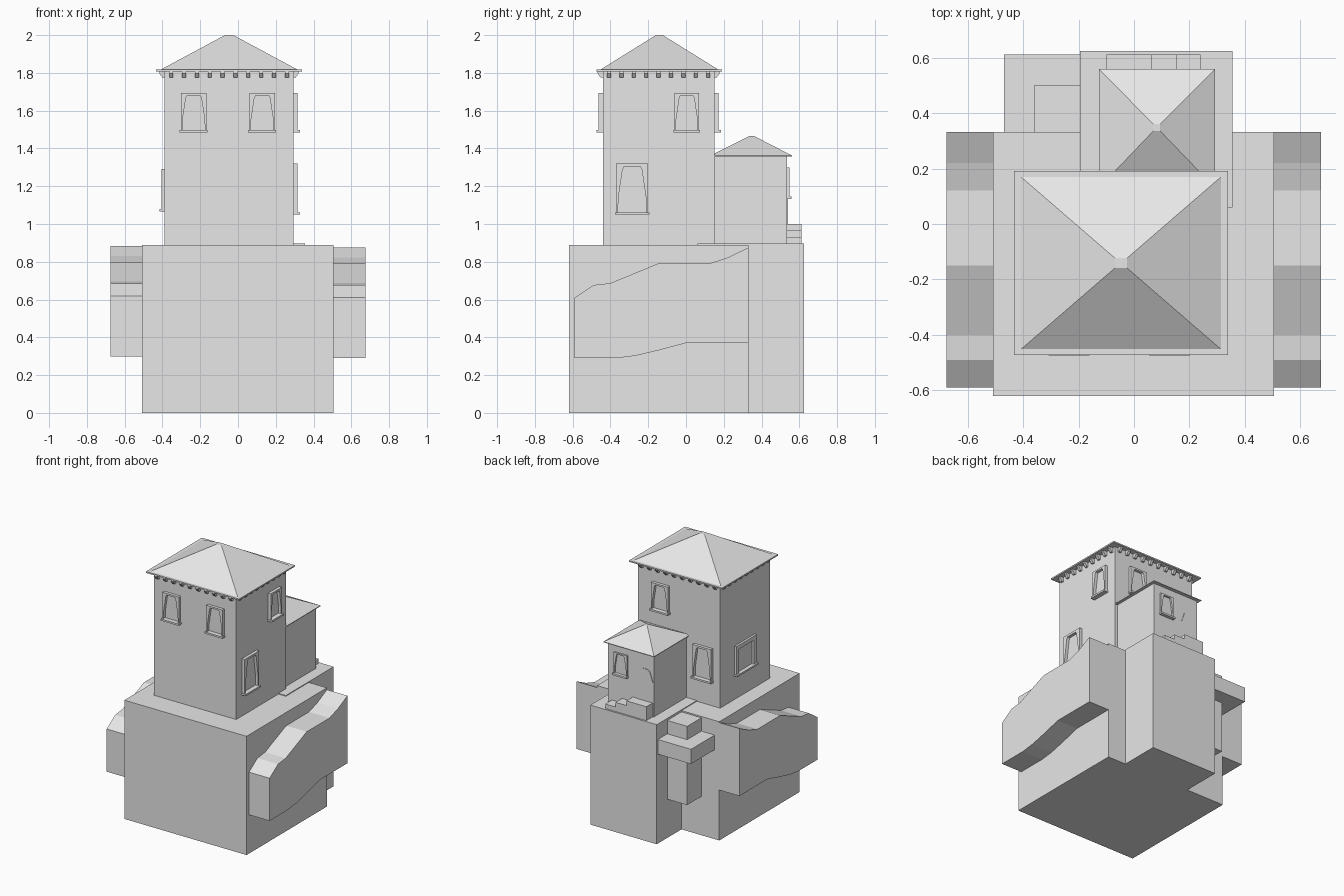
import bpy, bmesh
from math import radians
from mathutils import Matrix

cube = bpy.data.objects.get("Cube")
if cube:
    bpy.data.objects.remove(cube, do_unlink=True)

stone = bpy.data.materials.new("pale_grey")
stone.use_nodes = True
stone.diffuse_color = (0.8, 0.8, 0.8, 1)
stone.node_tree.nodes["Principled BSDF"].inputs["Base Color"].default_value = (0.8, 0.8, 0.8, 1)


def finish(name, bm, matrix=None):
    bmesh.ops.recalc_face_normals(bm, faces=bm.faces)
    if matrix is not None:
        bm.transform(matrix)
    mesh = bpy.data.meshes.new(name)
    bm.to_mesh(mesh)
    bm.free()
    mesh.materials.append(stone)
    obj = bpy.data.objects.new(name, mesh)
    bpy.context.collection.objects.link(obj)
    return obj


def add_box(bm, x, y, z, top=None):
    """Box from (min, max) pairs; top = (x pair, y pair) tapers the upper face."""
    tx, ty = top or (x, y)
    rings = []
    for (a, b), (c, d), h in ((x, y, z[0]), (tx, ty, z[1])):
        rings.append([bm.verts.new(p) for p in ((a, c, h), (b, c, h), (b, d, h), (a, d, h))])
    low, high = rings
    bm.faces.new(low[::-1])
    bm.faces.new(high)
    for i in range(4):
        j = (i + 1) % 4
        bm.faces.new((low[i], low[j], high[j], high[i]))


def box(name, x, y, z, top=None, matrix=None):
    bm = bmesh.new()
    add_box(bm, x, y, z, top)
    return finish(name, bm, matrix)


def add_prism(bm, points, offset):
    """Extrude a flat outline by an offset vector."""
    face = bm.faces.new([bm.verts.new(p) for p in points])
    new = bmesh.ops.extrude_face_region(bm, geom=[face], use_keep_orig=True)["geom"]
    bmesh.ops.translate(bm, vec=offset, verts=[v for v in new if isinstance(v, bmesh.types.BMVert)])


def wall_matrix(side, along, wall):
    """Place things made for a wall facing -y onto any wall."""
    angle, pos = {
        "front": (0, (along, wall, 0)),
        "left": (90, (wall, along, 0)),
        "back": (180, (along, wall, 0)),
        "right": (-90, (wall, along, 0)),
    }[side]
    return Matrix.Translation(pos) @ Matrix.Rotation(radians(angle), 4, "Z")


# Opening outlines as (share of half width, share of height)
TAPERED = [(0.88, 0), (0.86, 0.32), (0.6, 0.88), (0.5, 0.94)]
SQUARE = [(0.72, 0), (0.72, 0.86)]


def window(name, side, along, wall, width, z0, z1, shape=TAPERED, depth=0.022):
    h, w = z1 - z0, width / 2
    matrix = wall_matrix(side, along, wall)
    inner = [(w * u, z0 + h * v) for u, v in shape]
    outline = [(-w, z0), (-w, z1), (w, z1), (w, z0)] + inner + [(-u, v) for u, v in inner[::-1]]
    bm = bmesh.new()
    add_prism(bm, [(u, 0, v) for u, v in outline], (0, -depth, 0))
    finish(name + "_frame", bm, matrix)
    box(name + "_sill", (-w - 0.006, w + 0.006), (-depth - 0.012, 0), (z0 - 0.003, z0 + 0.01), matrix=matrix)


# Rock base
box("rock_base", (-0.508, 0.505), (-0.62, 0.332), (0, 0.89))
box("rear_base", (-0.195, 0.355), (0.06, 0.625), (0, 0.896))

# Side ledges
ledge = [(-0.59, 0.29), (-0.59, 0.61), (-0.49, 0.677), (-0.4, 0.687), (-0.15, 0.79),
         (0.12, 0.79), (0.22, 0.822), (0.332, 0.876), (0.332, 0.37), (0, 0.37),
         (-0.15, 0.33), (-0.27, 0.302), (-0.37, 0.29)]
for name, x, lift, length in (("left_ledge", 0.505, 0, 0.17), ("right_ledge", -0.508, 0.008, -0.168)):
    bm = bmesh.new()
    add_prism(bm, [(x, y, z + lift) for y, z in ledge], (length, 0, 0))
    finish(name, bm)

# Stacked blocks in the rear corner
box("corner_column", (-0.36, -0.195), (0.332, 0.5), (0.29, 0.67))
box("corner_slab", (-0.47, -0.195), (0.332, 0.612), (0.67, 0.78))
box("corner_cap", (-0.36, -0.195), (0.332, 0.5), (0.78, 0.88))

# Tower and its roof
X, Y = (-0.388, 0.293), (-0.44, 0.15)
box("tower_walls", X, Y, (0.89, 1.81))
box("tower_eaves", (-0.433, 0.339), (-0.473, 0.191), (1.808, 1.818))
box("tower_roof", (-0.408, 0.314), (-0.452, 0.17), (1.818, 2.0),
    ((-0.069, -0.025), (-0.159, -0.123)))

# Brackets under the eaves
bracket = [(0, 1.808), (-0.028, 1.808), (-0.028, 1.797), (-0.012, 1.775), (0, 1.775)]
bm = bmesh.new()
rows = [("front", Y[0], X), ("back", Y[1], X), ("left", X[1], Y), ("right", X[0], Y)]
for side, wall, (a, b) in rows:
    count = round((b - a) / 0.066)
    for i in range(count):
        part = bmesh.new()
        add_prism(part, [(-0.01, d, z) for d, z in bracket], (0.02, 0, 0))
        part.transform(wall_matrix(side, a + (i + 0.5) * (b - a) / count, wall))
        temp = bpy.data.meshes.new("bracket")
        part.to_mesh(temp)
        part.free()
        bm.from_mesh(temp)
        bpy.data.meshes.remove(temp)
finish("eave_brackets", bm)

# Tower windows
for name, along in (("front_right_window", -0.235), ("front_left_window", 0.128)):
    window(name, "front", along, Y[0], 0.136, 1.487, 1.693)
window("left_upper_window", "left", 0.004, X[1], 0.13, 1.487, 1.693)
window("left_lower_window", "left", -0.285, X[1], 0.17, 1.052, 1.32)
window("back_upper_window", "back", 0.1, Y[1], 0.14, 1.487, 1.693)
window("back_lower_window", "back", -0.25, Y[1], 0.155, 1.07, 1.32)
window("right_window", "right", -0.14, X[0], 0.24, 1.07, 1.29, SQUARE, 0.016)

# Rear annex, roof, window, door and steps
box("annex_walls", (-0.108, 0.272), (0.14, 0.535), (0.89, 1.36))
box("annex_eaves", (-0.127, 0.293), (0.13, 0.56), (1.358, 1.363))
box("annex_roof", (-0.127, 0.293), (0.13, 0.56), (1.363, 1.466),
    ((0.07, 0.094), (0.336, 0.36)))
window("annex_window", "back", 0.163, 0.535, 0.11, 1.135, 1.3, depth=0.012)

door = [(-0.066, 1.0), (-0.066, 1.15), (-0.04, 1.225), (-0.02, 1.24)]
bm = bmesh.new()
add_prism(bm, [(u, 0, z) for u, z in door + [(-u, z) for u, z in door[::-1]]], (0, -0.004, 0))
finish("annex_door", bm, wall_matrix("back", -0.037, 0.535))

for i, (a, b) in enumerate(((0.155, 0.24), (0.065, 0.155), (-0.1, 0.065))):
    box(f"door_step_{i + 1}", (a, b), (0.535, 0.612), (0.896, 0.93 + i * 0.035))
